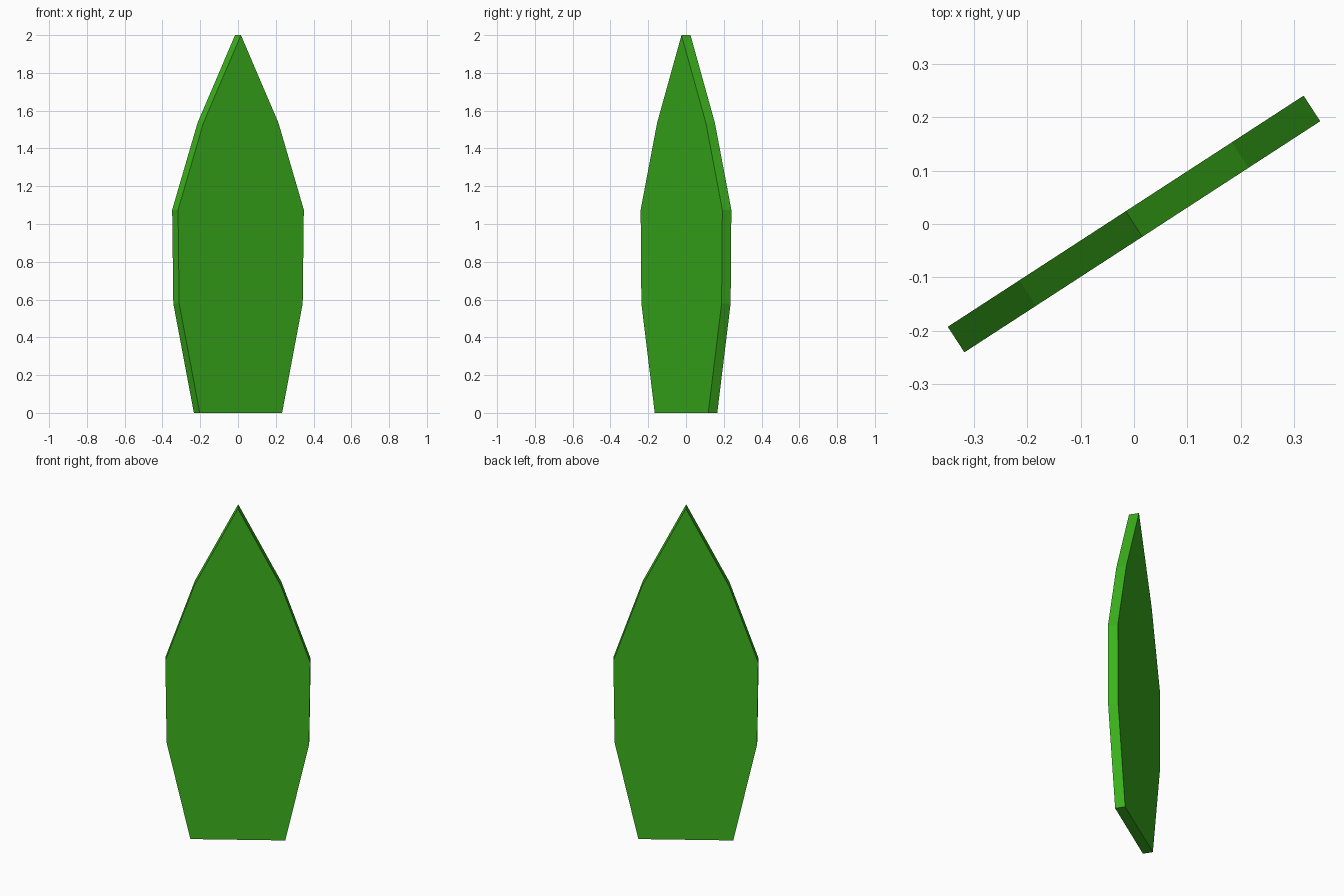
import bpy, bmesh, math

if "Cube" in bpy.data.objects:
    bpy.data.objects.remove(bpy.data.objects["Cube"])

# Half outline of the blade: (half width, height)
half = [(0.26, 0.0), (0.39, 0.58), (0.397, 1.075), (0.237, 1.535)]
outline = half + [(0.0, 2.0)] + [(-w, z) for w, z in reversed(half)]
thickness = 0.057

# Leaf blade: flat outline extruded to a slab
bm = bmesh.new()
face = bm.faces.new([bm.verts.new((x, -thickness / 2, z)) for x, z in outline])
ext = bmesh.ops.extrude_face_region(bm, geom=[face], use_keep_orig=True)
moved = [g for g in ext["geom"] if isinstance(g, bmesh.types.BMVert)]
bmesh.ops.translate(bm, verts=moved, vec=(0, thickness, 0))
bmesh.ops.recalc_face_normals(bm, faces=bm.faces)

mesh = bpy.data.meshes.new("leaf_blade")
bm.to_mesh(mesh)
bm.free()
leaf = bpy.data.objects.new("leaf_blade", mesh)
bpy.context.collection.objects.link(leaf)
leaf.rotation_euler.z = math.radians(33)

# Green colour
green = bpy.data.materials.new("leaf_green")
green.diffuse_color = (0.045, 0.45, 0.012, 1)
green.use_nodes = True
green.node_tree.nodes["Principled BSDF"].inputs["Base Color"].default_value = green.diffuse_color
mesh.materials.append(green)
